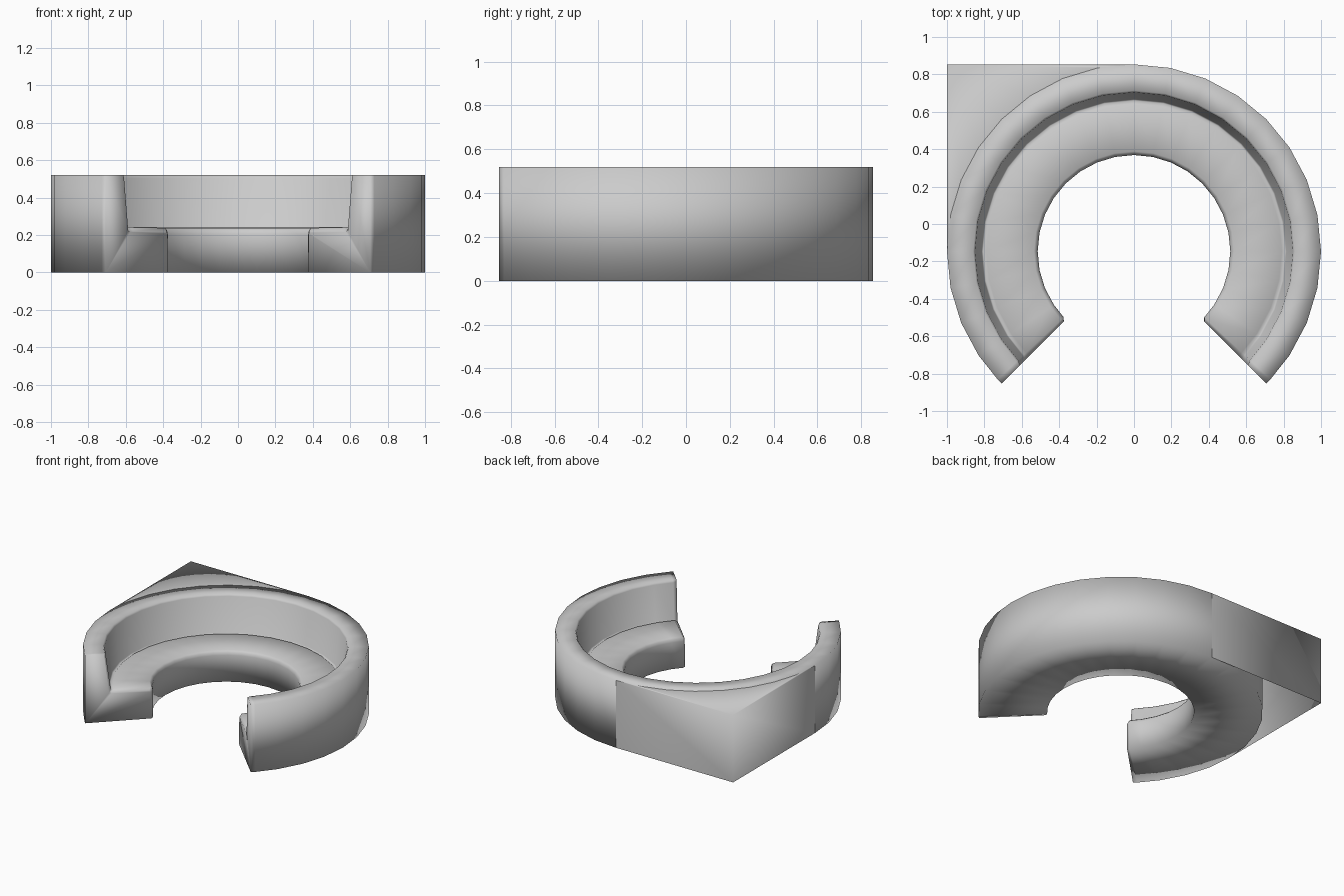
import bpy, bmesh
from math import radians, sin, cos

if "Cube" in bpy.data.objects:
    bpy.data.objects.remove(bpy.data.objects["Cube"])

CY = -0.1465          # ring centre on y
R, H = 1.0, 0.52      # outer radius and height


def at(r, z, deg):
    a = radians(deg)
    return (r * cos(a), CY + r * sin(a), z)


def finish(bm, name):
    me = bpy.data.meshes.new(name)
    bm.to_mesh(me)
    bm.free()
    me.polygons.foreach_set("use_smooth", [True] * len(me.polygons))
    ob = bpy.data.objects.new(name, me)
    bpy.context.collection.objects.link(ob)
    return ob


# Cross-sections (radius, height): full padded section and slimmer end section
padded = [(0.517, 0.0), (0.515, 0.205), (0.521, 0.225), (0.535, 0.238),
          (0.79, 0.242), (0.806, 0.228), (0.815, 0.238), (0.85, 0.505),
          (0.86, H), (R, H), (R, 0.0)]
end = [(0.530, 0.0), (0.535, 0.205), (0.537, 0.212), (0.545, 0.216),
       (0.79, 0.218), (0.815, 0.216), (0.83, 0.222), (0.862, 0.505),
       (0.868, H), (R, H), (R, 0.0)]

# Curved sofa body swept through 270 degrees
angles = [-45, -43.2] + [-45 + 11.25 * i for i in range(1, 24)] + [223.2, 225]
bm = bmesh.new()
rings = []
for a in angles:
    prof = end if a in (-45, 225) else padded
    rings.append([bm.verts.new(at(r, z, a)) for r, z in prof])
n = len(padded)
for p, q in zip(rings, rings[1:]):
    for i in range(n):
        j = (i + 1) % n
        bm.faces.new((p[i], p[j], q[j], q[i]))
bm.faces.new(rings[0])
bm.faces.new(rings[-1][::-1])
bmesh.ops.recalc_face_normals(bm, faces=bm.faces)
finish(bm, "curved_sofa")

# Corner shelf: top sheet and two straight walls, open underneath
bm = bmesh.new()
arc = [bm.verts.new(at(R, H, 90 + 11.25 * i)) for i in range(9)]
tip = bm.verts.new((-R, CY + R, H))
for p, q in zip(arc, arc[1:]):
    bm.faces.new((tip, q, p))
low = [bm.verts.new((v.co.x, v.co.y, 0)) for v in (arc[0], tip, arc[-1])]
bm.faces.new((arc[0], low[0], low[1], tip))
bm.faces.new((tip, low[1], low[2], arc[-1]))
bmesh.ops.recalc_face_normals(bm, faces=bm.faces)
bm.faces.ensure_lookup_table()
bm.normal_update()
if bm.faces[0].normal.z < 0:
    bmesh.ops.reverse_faces(bm, faces=bm.faces)
finish(bm, "corner_shelf")
